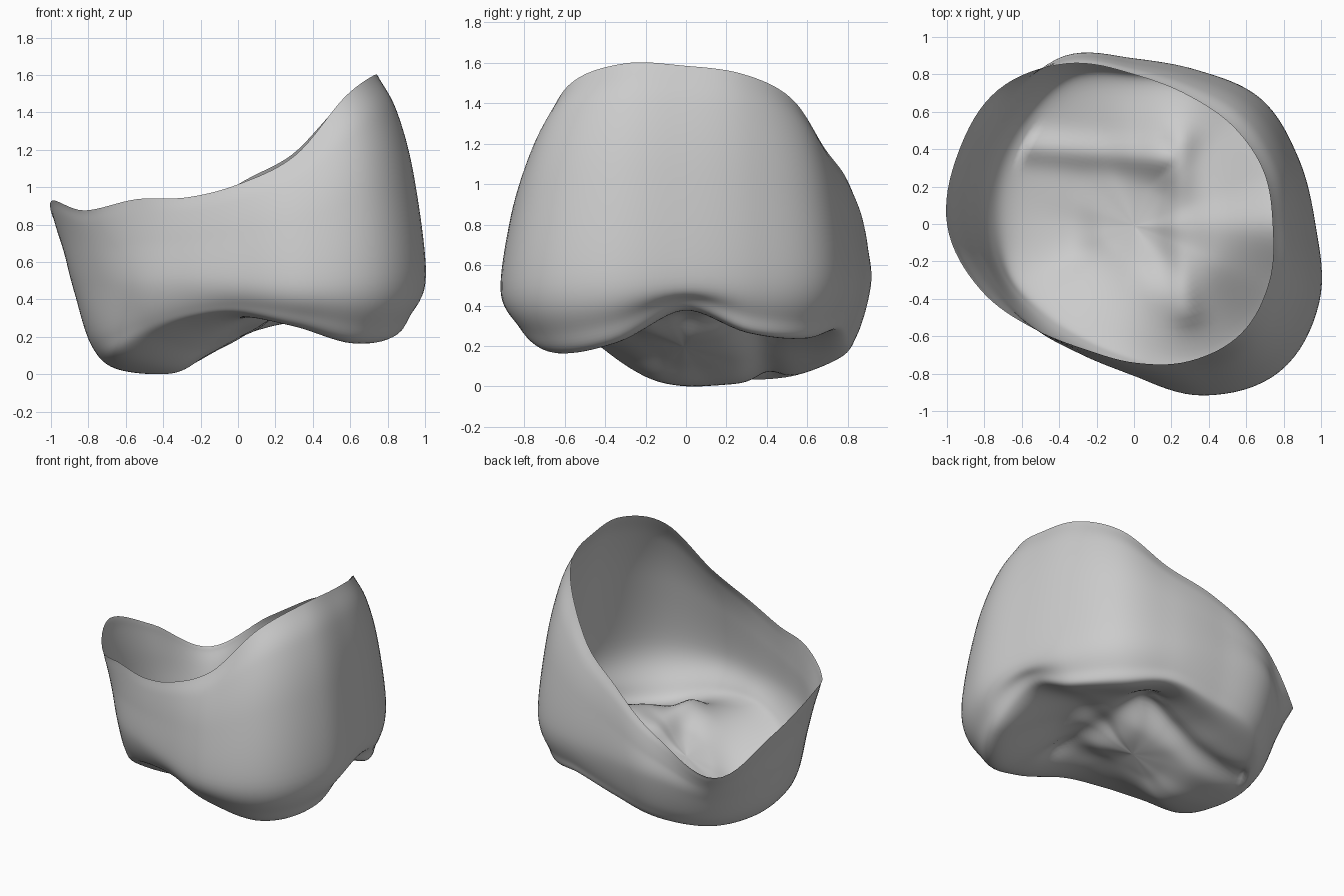
import bpy, bmesh
from math import cos, sin, tau, exp
from mathutils import Vector

if "Cube" in bpy.data.objects:
    bpy.data.objects.remove(bpy.data.objects["Cube"])

# Radial sections every 22.5 degrees, counter-clockwise from +x:
# rim r, rim z, belly r, belly z, lower ridge r, lower ridge z, biting-surface z
SECTIONS = [
    (.74, 1.59, .97, .55, .78, .38, .41),
    (.75, 1.55, .95, .55, .82, .27, .38),
    (.75, 1.43, .96, .55, .81, .24, .36),
    (.755, 1.18, .90, .55, .78, .28, .34),
    (.81, 1.02, .895, .53, .75, .21, .23),
    (.94, .78, .98, .48, .79, .13, .12),
    (1.03, .52, .93, .32, .73, .05, .05),
    (1.02, .75, .91, .40, .68, .03, .02),
    (1.00, .93, .87, .47, .64, .04, .01),
    (.89, .88, .80, .48, .66, .10, .04),
    (.77, .94, .76, .48, .60, .21, .14),
    (.71, .95, .74, .50, .60, .29, .22),
    (.73, 1.02, .80, .50, .65, .32, .29),
    (.78, 1.17, .98, .48, .78, .26, .34),
    (.81, 1.49, 1.10, .50, .86, .17, .33),
    (.78, 1.60, 1.07, .53, .87, .22, .38),
]
CENTRE_Z, TILT = .20, (.18, -.06)
GROOVES = [((.28, -.45), (.22, 0)), ((.22, 0), (.25, .45)), ((.22, .36), (-.55, .42))]
AROUND, STEPS = 128, 9


def catmull(a, b, c, d, t):
    return .5 * (2*b + (c - a)*t + (2*a - 5*b + 4*c - d)*t*t + (3*b - a - 3*c + d)*t**3)


def section(u):
    """Smoothly blended section values at turn fraction u."""
    n = len(SECTIONS)
    f = u * n
    i, t = int(f), f - int(f)
    rows = [SECTIONS[(i + k) % n] for k in (-1, 0, 1, 2)]
    return [catmull(*v, t) for v in zip(*rows)]


def profile(u):
    """Curve from the centre of the biting surface, round the belly, to the rim."""
    rr, rz, br, bz, lr, lz, mz = section(u)
    tilt = TILT[0]*cos(tau*u) + TILT[1]*sin(tau*u)
    near, far = (.25, .60) if rr < br else (.45, .80)
    pts = [(-.17, CENTRE_Z - tilt/2), (0, CENTRE_Z),
           (lr*.26, CENTRE_Z + tilt/2 + .25*(mz - CENTRE_Z - tilt)),
           (lr*.55, mz), (lr, lz),
           (lr + .60*(br - lr), lz + .30*(bz - lz)), (br, bz),
           (br + near*(rr - br), bz + .5*(rz - bz)),
           (br + far*(rr - br), bz + .82*(rz - bz)),
           (rr, rz), (rr + .4*(rr - br), rz + .18*(rz - bz))]
    pts = [Vector(p) for p in pts]
    out = [catmull(*pts[s-1:s+3], k/STEPS) for s in range(1, len(pts)-2) for k in range(STEPS)]
    return out[1:] + [pts[-2]]


def groove(x, y):
    """Depth of the fissures between the cusps."""
    p, d = Vector((x, y)), 9
    for a, b in GROOVES:
        a, b = Vector(a), Vector(b)
        t = max(0, min(1, (p - a).dot(b - a) / (b - a).length_squared))
        d = min(d, (p - a - (b - a)*t).length)
    return .045 * exp(-(d/.08)**2)


# Open crown shell
bm = bmesh.new()
centre = bm.verts.new((0, 0, CENTRE_Z))
columns = []
for i in range(AROUND):
    a = tau * i / AROUND
    col = []
    for k, (r, z) in enumerate(profile(i / AROUND)):
        x, y = r*cos(a), r*sin(a)
        if k < STEPS * 3:
            z += groove(x, y)
        col.append(bm.verts.new((x, y, z)))
    columns.append(col)
for i in range(AROUND):
    a, b = columns[i], columns[(i + 1) % AROUND]
    bm.faces.new((centre, b[0], a[0]))
    for k in range(len(a) - 1):
        bm.faces.new((a[k], b[k], b[k+1], a[k+1]))

# Stand on the ground and centre
for axis in range(3):
    vals = [v.co[axis] for v in bm.verts]
    shift = min(vals) if axis == 2 else (min(vals) + max(vals)) / 2
    for v in bm.verts:
        v.co[axis] -= shift
for f in bm.faces:
    f.smooth = True
bmesh.ops.recalc_face_normals(bm, faces=bm.faces)
mesh = bpy.data.meshes.new("crown_shell")
bm.to_mesh(mesh)
bm.free()
bpy.context.collection.objects.link(bpy.data.objects.new("crown_shell", mesh))
